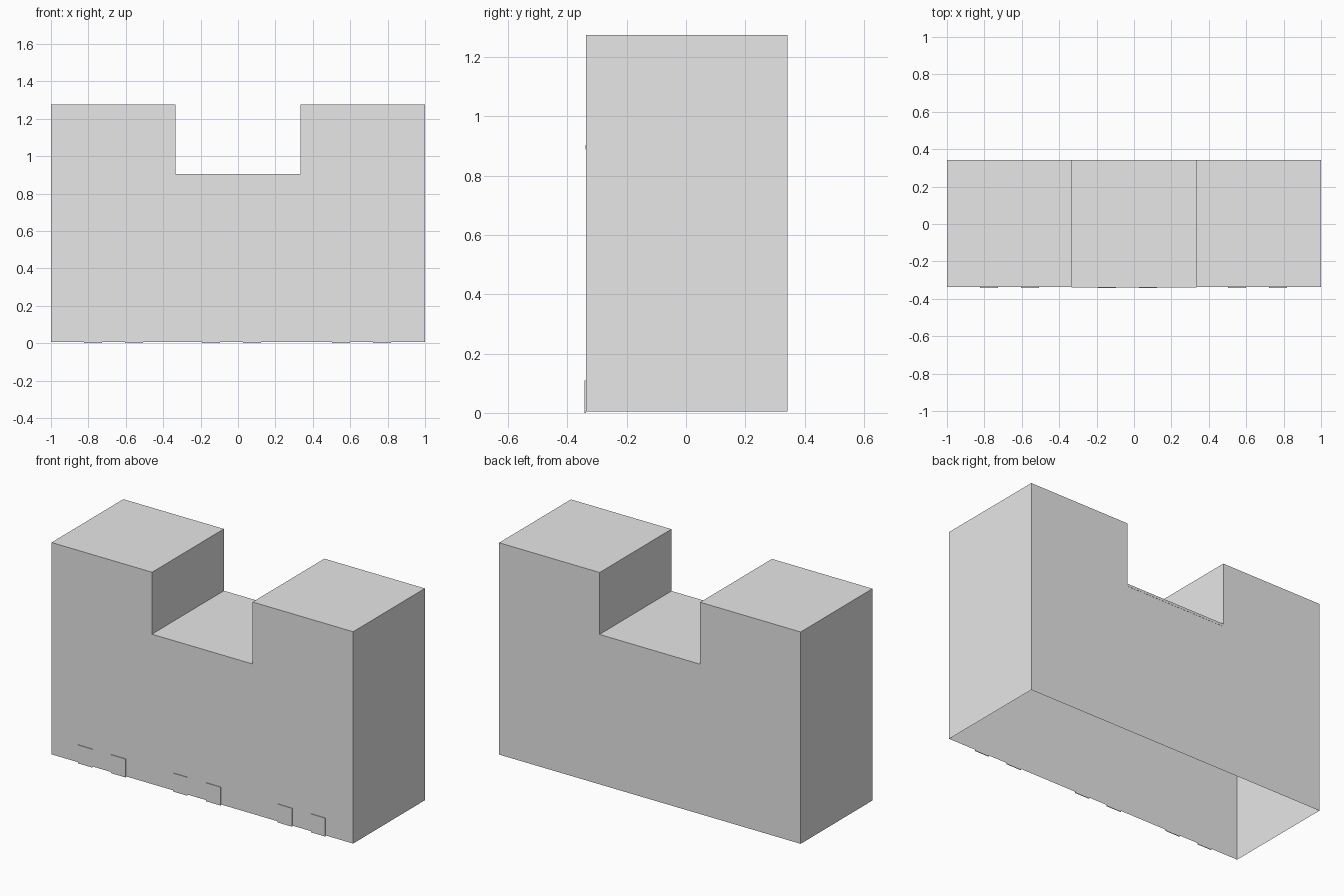
import bpy
import bmesh

cube = bpy.data.objects.get("Cube")
if cube:
    bpy.data.objects.remove(cube, do_unlink=True)

# One plain grey for everything
grey = bpy.data.materials.new("plain grey")
grey.use_nodes = True
colour = (0.8, 0.8, 0.8, 1)
grey.diffuse_color = colour
grey.node_tree.nodes["Principled BSDF"].inputs["Base Color"].default_value = colour

FRONT, BACK = -0.338, 0.342
BASE, NOTCH, TOP = 0.005, 0.904, 1.275
STEP = 1 / 3


def make_object(name, bm):
    mesh = bpy.data.meshes.new(name)
    bm.to_mesh(mesh)
    bm.free()
    mesh.materials.append(grey)
    obj = bpy.data.objects.new(name, mesh)
    bpy.context.collection.objects.link(obj)
    return obj


def extrude_profile(name, profile, y0, y1, open_edges=(), back=True):
    """Walls around an x-z outline; edges in open_edges get no face."""
    bm = bmesh.new()
    near = [bm.verts.new((x, y0, z)) for x, z in profile]
    far = [bm.verts.new((x, y1, z)) for x, z in profile]
    count = len(profile)
    bm.faces.new(near)
    if back:
        bm.faces.new(far[::-1])
    for i in range(count):
        if i not in open_edges:
            j = (i + 1) % count
            bm.faces.new((near[j], near[i], far[i], far[j]))
    return make_object(name, bm)


def rectangle(x0, x1, z0, z1):
    return [(x0, z0), (x1, z0), (x1, z1), (x0, z1)]


# Hollow building shell with two towers, open underneath
right_half = [(1, BASE), (1, TOP), (STEP, TOP), (STEP, NOTCH)]
left_half = [(-x, z) for x, z in reversed(right_half)]
outline = right_half + left_half
extrude_profile("building_shell", outline, FRONT, BACK,
                open_edges=[len(outline) - 1])

# Thin roof edge strips below the notch, front and back
strip = rectangle(-STEP, STEP, NOTCH - 0.015, NOTCH)
extrude_profile("front_roof_strip", strip, FRONT - 0.001, FRONT)
extrude_profile("back_roof_strip", strip, BACK, BACK + 0.001)

# Three pairs of thin door plates along the front
for pair, centre in enumerate((-0.665, -0.035, 0.66), 1):
    for side, offset in (("right", -0.11), ("left", 0.11)):
        x = centre + offset
        extrude_profile(f"door_{pair}_{side}",
                        rectangle(x - 0.048, x + 0.048, 0, 0.11),
                        FRONT - 0.004, FRONT, back=False)
